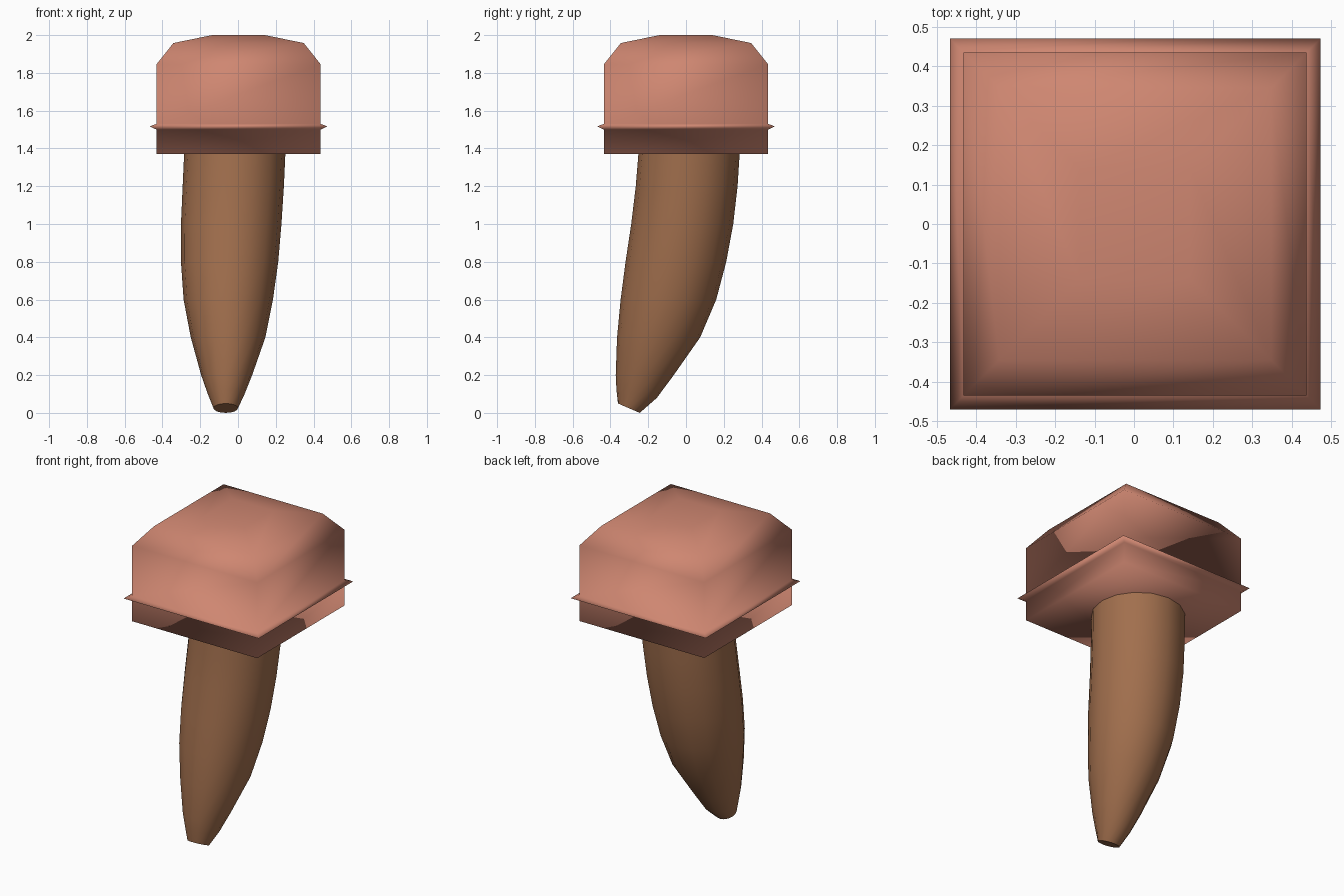
import bpy
import bmesh
import math

old = bpy.data.objects.get("Cube")
if old:
    bpy.data.objects.remove(old, do_unlink=True)


def material(name, rgb):
    mat = bpy.data.materials.new(name)
    mat.use_nodes = True
    color = (*rgb, 1)
    mat.diffuse_color = color
    mat.node_tree.nodes["Principled BSDF"].inputs["Base Color"].default_value = color
    return mat


def loft(name, rings, mat):
    """Skin a stack of vertex rings and close both ends."""
    bm = bmesh.new()
    loops = [[bm.verts.new(p) for p in ring] for ring in rings]
    for low, high in zip(loops, loops[1:]):
        n = len(low)
        for i in range(n):
            j = (i + 1) % n
            bm.faces.new((low[i], low[j], high[j], high[i]))
    bm.faces.new(loops[0][::-1])
    bm.faces.new(loops[-1])
    bmesh.ops.recalc_face_normals(bm, faces=bm.faces)
    for face in bm.faces:
        face.smooth = True
    mesh = bpy.data.meshes.new(name)
    bm.to_mesh(mesh)
    bm.free()
    mesh.materials.append(mat)
    obj = bpy.data.objects.new(name, mesh)
    bpy.context.collection.objects.link(obj)
    return obj


def square(half, z):
    return [(x * half, y * half, z) for x, y in ((-1, -1), (1, -1), (1, 1), (-1, 1))]


def oval(z, x0, x1, y0, y1, tilt=0, sides=16):
    cx, cy, rx, ry = (x0 + x1) / 2, (y0 + y1) / 2, (x1 - x0) / 2, (y1 - y0) / 2
    ring = []
    for i in range(sides):
        a = math.tau * i / sides
        dy = ry * math.sin(a)
        ring.append((cx + rx * math.cos(a), cy + dy, z - tilt * dy))
    return ring


pink = material("salmon pink", (0.62, 0.24, 0.165))
brown = material("wood brown", (0.36, 0.16, 0.075))

# Square cap with a thin flared lip, softly shaded all over
cap_profile = [(0.435, 1.37), (0.435, 1.5), (0.47, 1.517), (0.435, 1.53),
               (0.435, 1.845), (0.345, 1.958), (0.14, 2.0)]
cap = loft("cap", [square(h, z) for h, z in cap_profile], pink)
cap.location.x = 0.003

# Curved tapering peg: height, x range, y range, tilt
peg_rings = [
    (0.025, -0.13, 0.0, -0.36, -0.245, 0.43),
    (0.1, -0.16, 0.035, -0.368, -0.155, 0.2),
    (0.2, -0.195, 0.075, -0.372, -0.065),
    (0.4, -0.25, 0.145, -0.365, 0.075),
    (0.6, -0.288, 0.185, -0.346, 0.16),
    (0.8, -0.302, 0.213, -0.32, 0.213),
    (1.0, -0.302, 0.23, -0.29, 0.25),
    (1.2, -0.293, 0.243, -0.266, 0.273),
    (1.42, -0.283, 0.253, -0.248, 0.287),
]
peg = loft("peg", [oval(*r) for r in peg_rings], brown)
bpy.ops.object.select_all(action="DESELECT")
peg.select_set(True)
bpy.context.view_layer.objects.active = peg
bpy.ops.object.shade_smooth_by_angle(angle=math.radians(40))
